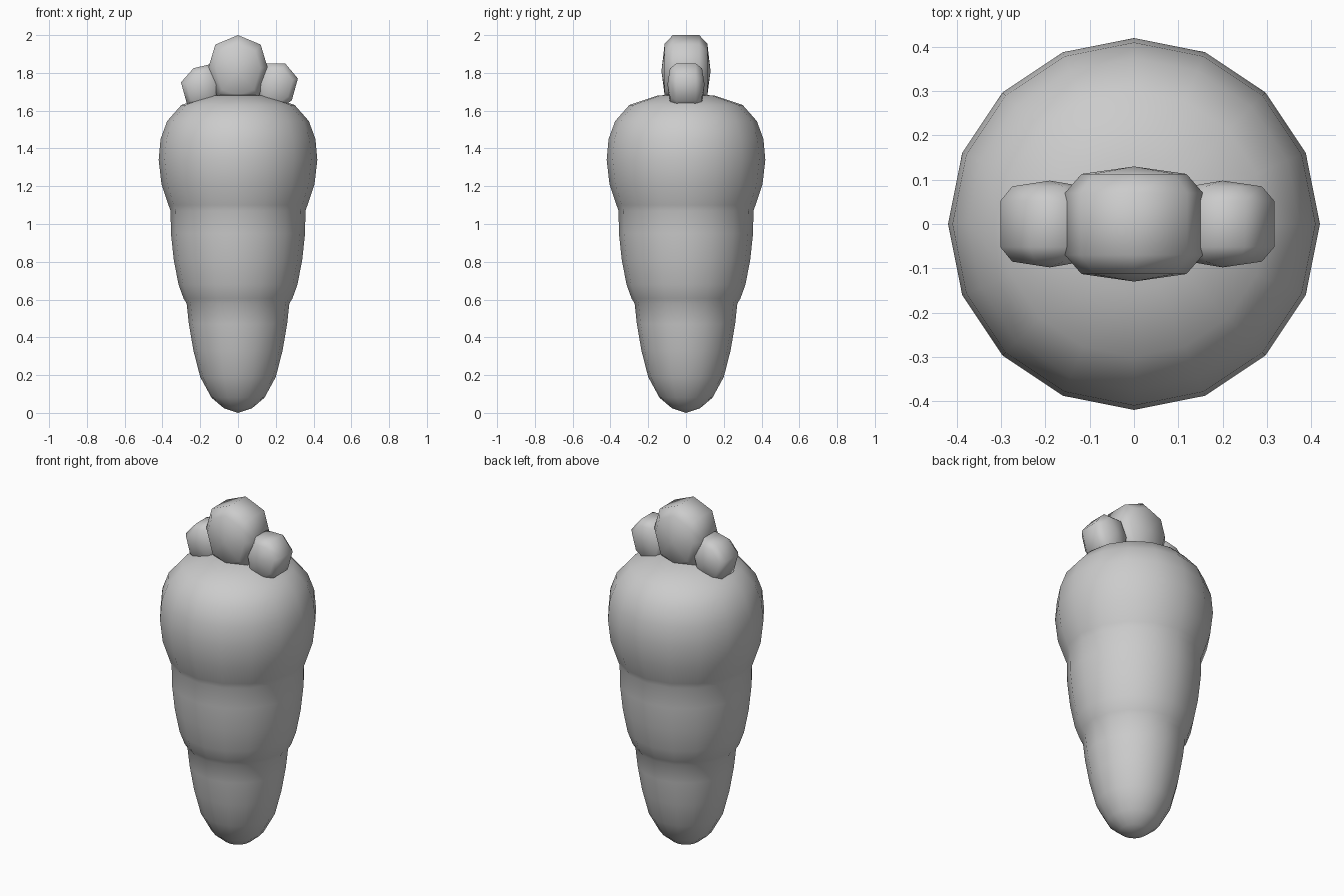
import bpy
import bmesh
from math import cos, sin, tau

cube = bpy.data.objects.get("Cube")
if cube:
    bpy.data.objects.remove(cube)

SIDES = 16

grey = bpy.data.materials.new("plain grey")
grey.use_nodes = True
grey.diffuse_color = (0.6, 0.6, 0.6, 1)
grey.node_tree.nodes["Principled BSDF"].inputs["Base Color"].default_value = (0.6, 0.6, 0.6, 1)


def finish(name, bm):
    bmesh.ops.recalc_face_normals(bm, faces=bm.faces)
    for face in bm.faces:
        face.smooth = True
    mesh = bpy.data.meshes.new(name)
    bm.to_mesh(mesh)
    bm.free()
    mesh.materials.append(grey)
    obj = bpy.data.objects.new(name, mesh)
    bpy.context.collection.objects.link(obj)
    return obj


def skin(name, rings, start, end):
    """Bridge closed rings of points and close both ends with a fan."""
    bm = bmesh.new()
    loops = [[bm.verts.new(p) for p in ring] for ring in rings]
    n = len(loops[0])
    for a, b in zip(loops, loops[1:]):
        for i in range(n):
            j = (i + 1) % n
            bm.faces.new((a[i], a[j], b[j], b[i]))
    for loop, tip in ((loops[0], start), (loops[-1], end)):
        pole = bm.verts.new(tip)
        for i in range(n):
            bm.faces.new((loop[i], loop[(i + 1) % n], pole))
    return finish(name, bm)


def circle(radius, z):
    return [(radius * cos(tau * i / SIDES), radius * sin(tau * i / SIDES), z)
            for i in range(SIDES)]


def leaf(name, outline, centre, core, shoulder, bulge):
    """Rounded block: an x-z outline carried along y with shrunken ends."""
    cx, cz = centre

    def ring(y, scale):
        return [(cx + (x - cx) * scale, y, cz + (z - cz) * scale) for x, z in outline]

    rings = [ring(-shoulder, 0.76), ring(-core, 1), ring(core, 1), ring(shoulder, 0.76)]
    return skin(name, rings, (cx, -bulge, cz), (cx, bulge, cz))


# Tapering root with two stepped folds
profile = [(0.075, 0.025), (0.14, 0.08), (0.20, 0.19), (0.236, 0.33),
           (0.26, 0.47), (0.272, 0.58), (0.288, 0.605), (0.315, 0.68),
           (0.34, 0.81), (0.355, 0.95), (0.357, 1.07), (0.368, 1.10),
           (0.405, 1.21), (0.42, 1.34), (0.41, 1.45), (0.375, 1.545),
           (0.30, 1.63), (0.15, 1.68)]
skin("root_body", [circle(r, z) for r, z in profile], (0, 0, 0), (0, 0, 1.69))

# Tall middle leaf
half = [(0.12, 1.95), (0.156, 1.83), (0.112, 1.68)]
middle = [(0, 2.0)] + half + [(0, 1.64)] + [(-x, z) for x, z in reversed(half)]
leaf("middle_leaf", middle, (0, 1.81), 0.07, 0.113, 0.13)

# Short side leaves, leaning outwards
leaf("left_leaf",
     [(0.15, 1.85), (0.25, 1.85), (0.317, 1.77), (0.285, 1.655),
      (0.21, 1.60), (0.12, 1.63), (0.10, 1.74)],
     (0.20, 1.74), 0.052, 0.085, 0.098)
leaf("right_leaf",
     [(-0.15, 1.845), (-0.235, 1.825), (-0.302, 1.75), (-0.27, 1.635),
      (-0.19, 1.60), (-0.12, 1.63), (-0.09, 1.74)],
     (-0.19, 1.73), 0.052, 0.085, 0.098)
